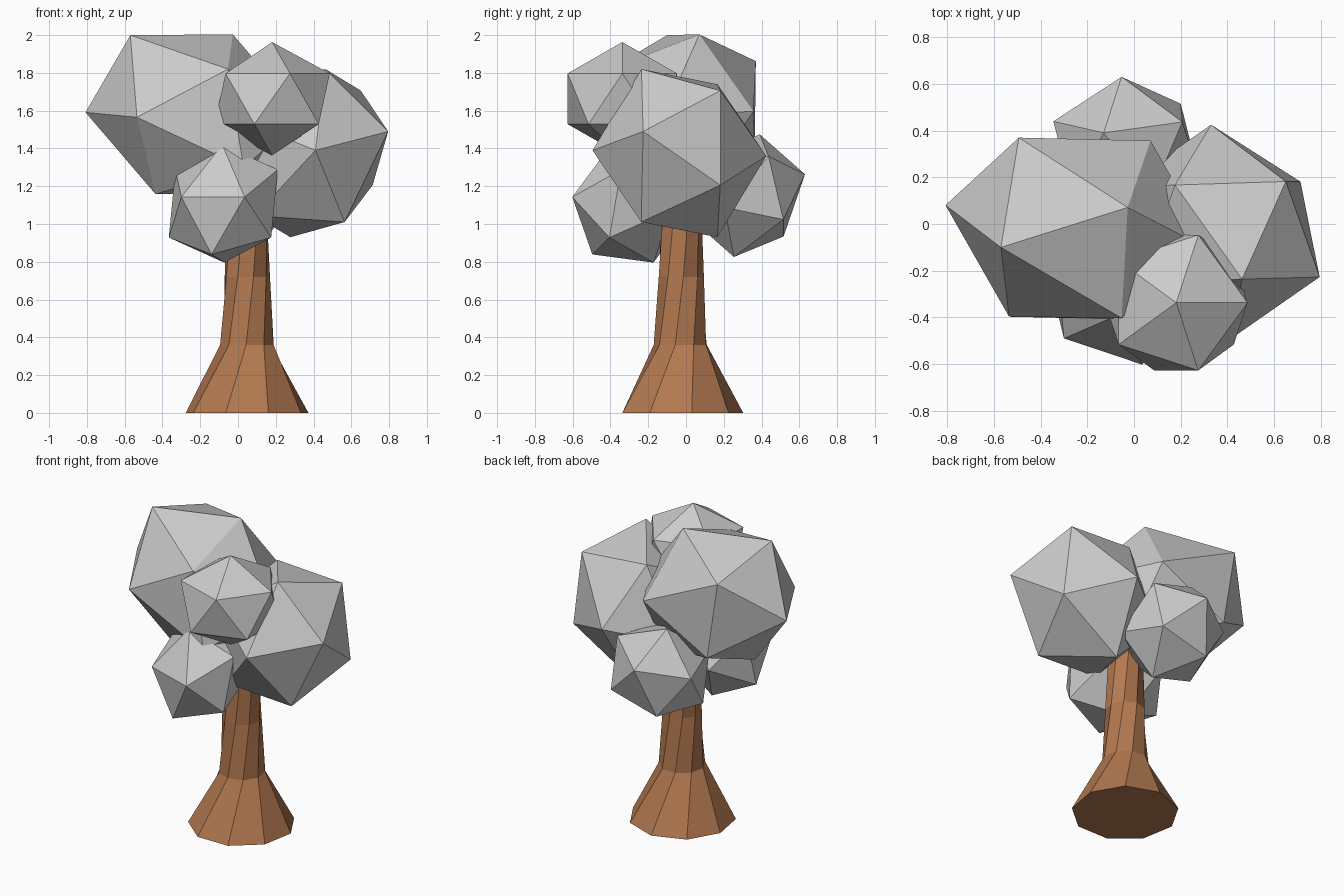
import bpy, bmesh, math
from mathutils import Matrix, Vector

if "Cube" in bpy.data.objects:
    bpy.data.objects.remove(bpy.data.objects["Cube"])


def add_object(name, bm, material=None):
    bmesh.ops.recalc_face_normals(bm, faces=bm.faces[:])
    mesh = bpy.data.meshes.new(name)
    bm.to_mesh(mesh)
    bm.free()
    obj = bpy.data.objects.new(name, mesh)
    bpy.context.collection.objects.link(obj)
    if material:
        mesh.materials.append(material)
    return obj


# Leaf clump: a 20-sided ball, turned and squashed so that one of its
# triangles lands on the three given corner points
def leaf_clump(name, center, *corners):
    bm = bmesh.new()
    bmesh.ops.create_icosphere(bm, subdivisions=1, radius=1)
    bm.faces.ensure_lookup_table()
    c = Vector(center)
    source = Matrix([v.co.copy() for v in bm.faces[0].verts]).transposed()
    target = Matrix([Vector(p) - c for p in corners]).transposed()
    shape = (target @ source.inverted()).to_4x4()
    bm.transform(Matrix.Translation(c) @ shape)
    return add_object(name, bm)


# Trunk: nine-sided rings, twisting as they rise
bark = bpy.data.materials.new("bark")
bark.diffuse_color = (0.45, 0.19, 0.08, 1)
bark.use_nodes = True
bark.node_tree.nodes["Principled BSDF"].inputs["Base Color"].default_value = bark.diffuse_color
SIDES = 9
bm = bmesh.new()
rings = []
for z, radius, twist in [(0, .33, 0), (.36, .144, 18), (.72, .122, 36), (1.3, .108, 62)]:
    ring = []
    for i in range(SIDES):
        a = math.radians(90 + twist) + math.tau * i / SIDES
        ring.append(bm.verts.new((.048 + radius * math.cos(a),
                                  -.027 + radius * math.sin(a), z)))
    rings.append(ring)
for low, high in zip(rings, rings[1:]):
    for i in range(SIDES):
        j = (i + 1) % SIDES
        bm.faces.new((low[i], low[j], high[j], high[i]))
bm.faces.new(rings[0][::-1])
bm.faces.new(rings[-1])
add_object("trunk", bm, bark)

# Foliage: two large clumps and three small ones
leaf_clump("leaves_left", (-.232, -.02, 1.581),
           (-.57, -.10, 2.0), (-.053, -.403, 1.82), (-.535, -.397, 1.565))
leaf_clump("leaves_right", (.37, -.035, 1.375),
           (.795, -.227, 1.49), (.463, -.236, 1.82), (.41, -.495, 1.39))
leaf_clump("leaves_front_upper", (.181, -.337, 1.663),
           (.181, -.337, 1.963), (.486, -.337, 1.797), (.275, -.627, 1.797))
leaf_clump("leaves_front_lower", (-.078, -.284, 1.108),
           (-.30, -.49, 1.143), (.035, -.602, 1.143), (-.14, -.496, .839))
leaf_clump("leaves_back", (-.033, .322, 1.15),
           (-.053, .63, 1.263), (.207, .437, 1.358), (.20, .515, 1.024))
